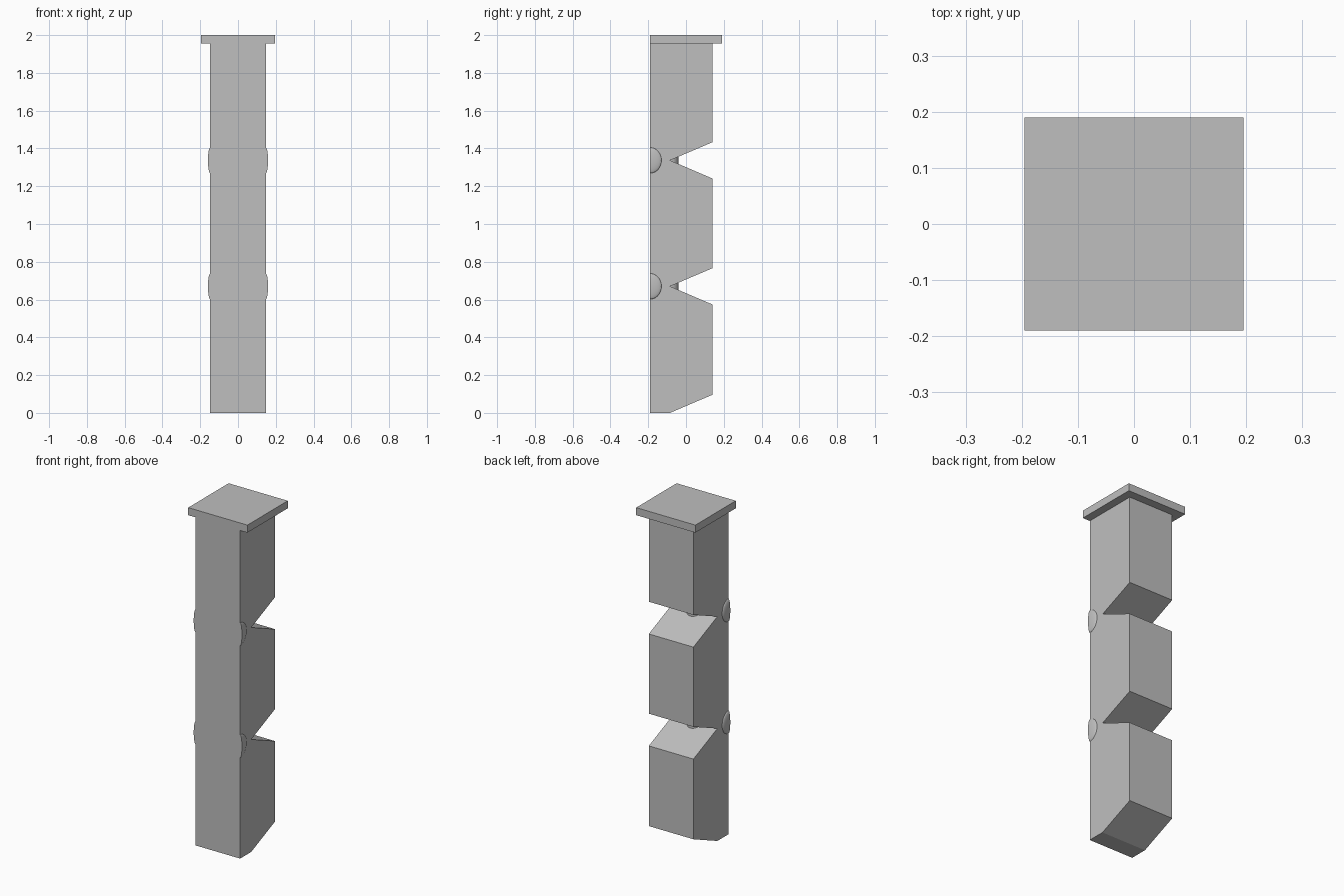
import bpy, bmesh, math
from mathutils import Matrix, Vector

cube = bpy.data.objects.get("Cube")
if cube:
    bpy.data.objects.remove(cube, do_unlink=True)

grey = bpy.data.materials.new("plain grey")
grey.use_nodes = True
colour = (0.52, 0.52, 0.52, 1)
grey.diffuse_color = colour
grey.node_tree.nodes["Principled BSDF"].inputs["Base Color"].default_value = colour

HALF_W, FRONT, BACK, HINGE = 0.147, -0.19, 0.14, -0.085
CAP_Z = 1.955
JOINTS = (0.67, 1.337)
FLARE = 0.096  # half height of a notch at the back


def finish(name, bm, smooth=False):
    bmesh.ops.recalc_face_normals(bm, faces=bm.faces)
    mesh = bpy.data.meshes.new(name)
    bm.to_mesh(mesh)
    bm.free()
    mesh.materials.append(grey)
    obj = bpy.data.objects.new(name, mesh)
    bpy.context.collection.objects.link(obj)
    if smooth:
        bpy.ops.object.select_all(action="DESELECT")
        obj.select_set(True)
        bpy.context.view_layer.objects.active = obj
        bpy.ops.object.shade_smooth_by_angle(angle=math.radians(30))
    return obj


# Notched column: side profile extruded across the width
profile = [(FRONT, CAP_Z), (FRONT, 0), (HINGE, 0), (BACK, FLARE)]
for z in JOINTS:
    profile += [(BACK, z - FLARE), (HINGE, z), (BACK, z + FLARE)]
profile.append((BACK, CAP_Z))
bm = bmesh.new()
face = bm.faces.new([bm.verts.new((-HALF_W, y, z)) for y, z in profile])
ext = bmesh.ops.extrude_face_region(bm, geom=[face])
bmesh.ops.translate(bm, vec=(2 * HALF_W, 0, 0),
                    verts=[v for v in ext["geom"] if isinstance(v, bmesh.types.BMVert)])
finish("segmented_column", bm)

# Cap plate, flush with the column at the front
bm = bmesh.new()
bmesh.ops.create_cube(bm, size=1, matrix=Matrix.Translation((0, 0, (CAP_Z + 2) / 2))
                      @ Matrix.Diagonal((0.39, 0.38, 2 - CAP_Z, 1)))
finish("cap_plate", bm)

for i, z in enumerate(JOINTS):
    level = ("lower", "upper")[i]

    # Shallow bulges beside each joint, cut flat at the front
    for side, s in (("right", -1), ("left", 1)):
        centre = Vector((s * HALF_W, FRONT, z))
        bm = bmesh.new()
        bmesh.ops.create_uvsphere(bm, u_segments=32, v_segments=20, radius=1,
                                  matrix=Matrix.Translation(centre)
                                  @ Matrix.Diagonal((0.012, 0.06, 0.068, 1)))
        for normal in ((0, -1, 0), (-s, 0, 0)):
            cut = bmesh.ops.bisect_plane(bm, geom=bm.verts[:] + bm.edges[:] + bm.faces[:],
                                         plane_co=centre, plane_no=normal, clear_outer=True)
            if normal[1]:
                edges = [e for e in cut["geom_cut"] if isinstance(e, bmesh.types.BMEdge)]
                bmesh.ops.edgeloop_fill(bm, edges=edges)
        finish(f"{level}_{side}_bulge", bm, True)

    # Small round pivot inside the notch
    bm = bmesh.new()
    bmesh.ops.create_cone(bm, cap_ends=True, segments=24, radius1=0.045, radius2=0.045,
                          depth=0.04, matrix=Matrix.Translation((0, HINGE, z)))
    finish(f"{level}_pivot", bm, True)
